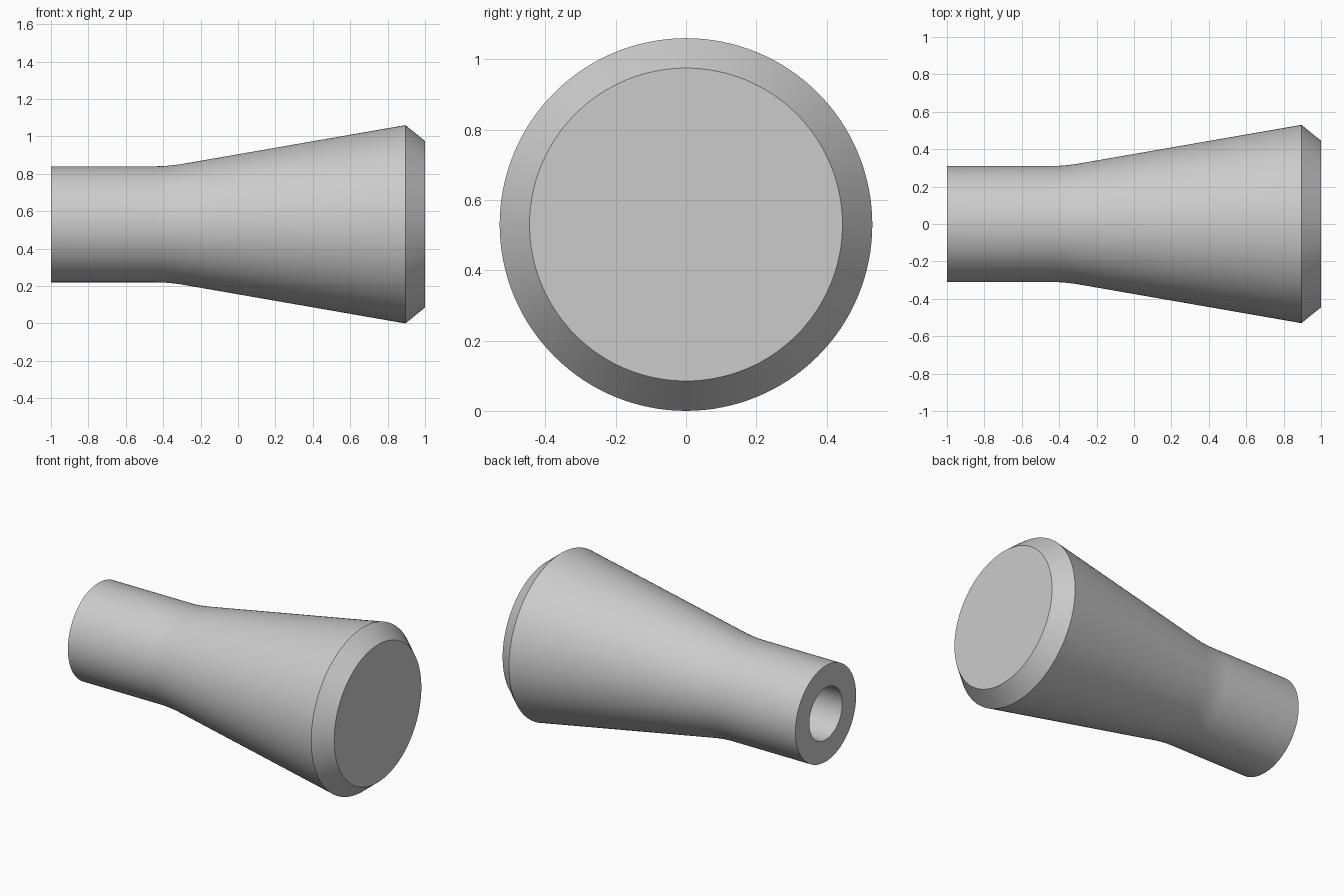
import bpy
import bmesh
from math import radians, tau
from mathutils import Vector, Matrix

cube = bpy.data.objects.get("Cube")
if cube:
    bpy.data.objects.remove(cube)

AXIS_HEIGHT = 0.53
NECK_RADIUS = 0.31
BORE_RADIUS = 0.168
SEGMENTS = 128

grey = bpy.data.materials.new("plain grey")
grey.use_nodes = True
colour = (0.6, 0.6, 0.6, 1)
grey.diffuse_color = colour
grey.node_tree.nodes["Principled BSDF"].inputs["Base Color"].default_value = colour


def blend(start, corner, end, steps):
    """Rounded transition between two tangent lines meeting at corner."""
    a, b, c = Vector(start), Vector(corner), Vector(end)
    ts = [i / steps for i in range(steps + 1)]
    return [tuple(a * (1 - t) ** 2 + b * 2 * t * (1 - t) + c * t * t) for t in ts]


def lathe_x(name, profile, material):
    """Revolve (x, radius) points about the horizontal axis."""
    bm = bmesh.new()
    verts = [bm.verts.new((x, 0, r)) for x, r in profile]
    edges = [bm.edges.new(pair) for pair in zip(verts, verts[1:])]
    bmesh.ops.spin(bm, geom=verts + edges, cent=(0, 0, 0), axis=(1, 0, 0),
                   angle=tau, steps=SEGMENTS, use_duplicate=False)
    bmesh.ops.remove_doubles(bm, verts=bm.verts, dist=0.0001)
    bmesh.ops.recalc_face_normals(bm, faces=bm.faces)
    bmesh.ops.transform(bm, matrix=Matrix.Translation((0, 0, AXIS_HEIGHT)), verts=bm.verts)
    mesh = bpy.data.meshes.new(name)
    bm.to_mesh(mesh)
    bm.free()
    mesh.materials.append(material)
    obj = bpy.data.objects.new(name, mesh)
    bpy.context.collection.objects.link(obj)
    bpy.ops.object.select_all(action="DESELECT")
    obj.select_set(True)
    bpy.context.view_layer.objects.active = obj
    bpy.ops.object.shade_smooth_by_angle(angle=radians(30))
    return obj


# Blind bore, straight neck, rounded transition, flared body, chamfered end
bore = [(0, 0), (0, BORE_RADIUS), (-1, BORE_RADIUS)]
neck = [(-1, NECK_RADIUS)]
transition = blend((-0.45, NECK_RADIUS), (-0.37, NECK_RADIUS), (-0.29, 0.324), 10)
flare = [(0.895, 0.53), (1, 0.445), (1, 0)]
lathe_x("flared_handle", bore + neck + transition + flare, grey)
